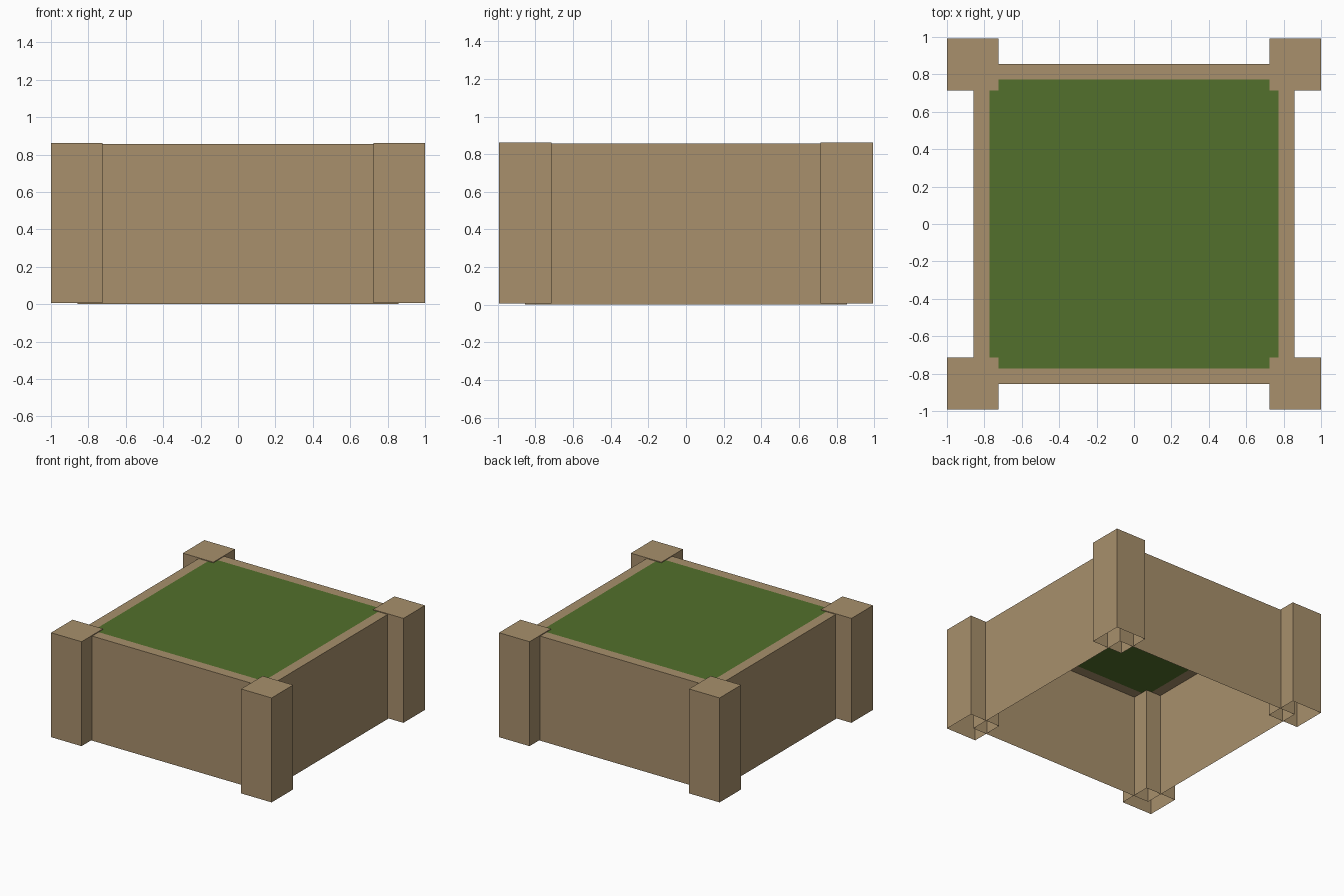
import bpy, bmesh

if "Cube" in bpy.data.objects:
    bpy.data.objects.remove(bpy.data.objects["Cube"])


def material(name, rgb):
    m = bpy.data.materials.new(name)
    m.diffuse_color = (*rgb, 1.0)
    m.use_nodes = True
    m.node_tree.nodes["Principled BSDF"].inputs["Base Color"].default_value = m.diffuse_color
    return m


WOOD = material("tan wood", (0.392, 0.279, 0.150))
GRASS = material("grass green", (0.084, 0.162, 0.025))


def open_box(name, lo, hi, mats):
    """Hollow box without a floor; returns object, its bmesh and its top face."""
    bm = bmesh.new()
    bmesh.ops.create_cube(bm, size=1)
    for v in bm.verts:
        v.co = [lo[i] if v.co[i] < 0 else hi[i] for i in range(3)]
    bm.normal_update()
    floor = [f for f in bm.faces if f.normal.z < -0.5]
    bmesh.ops.delete(bm, geom=floor, context='FACES_ONLY')
    top = next(f for f in bm.faces if f.normal.z > 0.5)
    mesh = bpy.data.meshes.new(name)
    for m in mats:
        mesh.materials.append(m)
    ob = bpy.data.objects.new(name, mesh)
    bpy.context.collection.objects.link(ob)
    return ob, bm, top


def finish(ob, bm):
    bm.to_mesh(ob.data)
    bm.free()


# Planter walls with a wooden rim and a flush inset grass top
ob, bm, top = open_box("planter_walls", (-0.857, -0.856, 0), (0.857, 0.856, 0.857),
                       (WOOD, GRASS))
bmesh.ops.inset_region(bm, faces=[top], thickness=0.119)
top.material_index = 1
finish(ob, bm)

# Four corner posts, open underneath like the walls
for yn, sy in (("front", -1), ("back", 1)):
    for xn, sx in (("left", -1), ("right", 1)):
        xs = sorted((sx * 0.7235, sx * 1.0))
        ys = sorted((sy * 0.714, sy * 0.993))
        ob, bm, top = open_box(f"{yn}_{xn}_post", (xs[0], ys[0], 0.007),
                               (xs[1], ys[1], 0.863), (WOOD,))
        finish(ob, bm)
